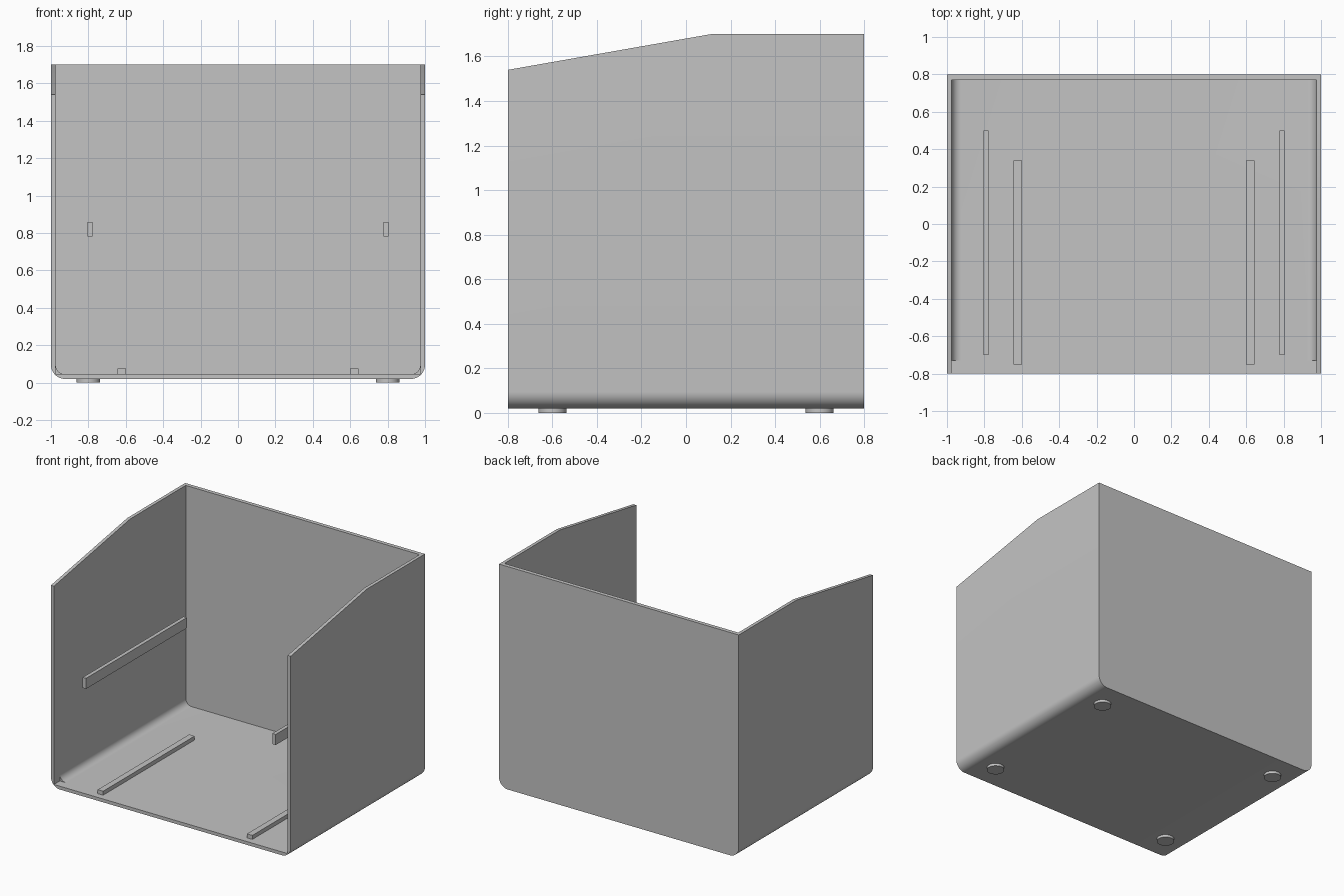
import bpy, bmesh, math
from mathutils import Vector

if "Cube" in bpy.data.objects:
    bpy.data.objects.remove(bpy.data.objects["Cube"])

grey = bpy.data.materials.new("plain grey")
grey.diffuse_color = (0.55, 0.55, 0.55, 1)
grey.use_nodes = True
grey.node_tree.nodes["Principled BSDF"].inputs["Base Color"].default_value = grey.diffuse_color


def prism(name, points, direction):
    """Extrude a closed planar outline along a direction."""
    bm = bmesh.new()
    face = bm.faces.new([bm.verts.new(p) for p in points])
    new = bmesh.ops.extrude_face_region(bm, geom=[face])["geom"]
    bmesh.ops.translate(bm, vec=Vector(direction),
                        verts=[v for v in new if isinstance(v, bmesh.types.BMVert)])
    bmesh.ops.recalc_face_normals(bm, faces=bm.faces)
    mesh = bpy.data.meshes.new(name)
    bm.to_mesh(mesh)
    bm.free()
    obj = bpy.data.objects.new(name, mesh)
    bpy.context.collection.objects.link(obj)
    mesh.materials.append(grey)
    return obj


def box(name, x0, x1, y0, y1, z0, z1):
    return prism(name, [(x0, y0, z0), (x1, y0, z0), (x1, y0, z1), (x0, y0, z1)],
                 (0, y1 - y0, 0))


def tub(name, half, bottom, top, radius, y0, y1, steps=12):
    """Block with its two long bottom edges rounded."""
    right = []
    for i in range(steps + 1):
        a = math.pi / 2 * i / steps
        right.append((half - radius + radius * math.sin(a),
                      bottom + radius - radius * math.cos(a)))
    right.append((half, top))
    outline = right + [(-x, z) for x, z in reversed(right)]
    return prism(name, [(x, y0, z) for x, z in outline], (0, y1 - y0, 0))


def activate(obj):
    bpy.ops.object.select_all(action="DESELECT")
    obj.select_set(True)
    bpy.context.view_layer.objects.active = obj


def cut(obj, cutter):
    mod = obj.modifiers.new("cut", "BOOLEAN")
    mod.operation, mod.solver, mod.object = "DIFFERENCE", "EXACT", cutter
    activate(obj)
    bpy.ops.object.modifier_apply(modifier=mod.name)
    bpy.data.objects.remove(cutter)


def smooth(obj):
    activate(obj)
    bpy.ops.object.shade_smooth_by_angle(angle=math.radians(30))


# Open-fronted shell with rounded lower edges
shell = tub("shell", 1.0, 0.02, 1.70, 0.075, -0.8, 0.8)
cut(shell, tub("cavity", 0.975, 0.045, 2.0, 0.05, -1.0, 0.77))
# Square-cornered seat for the front panel
cut(shell, box("panel_seat", -0.975, 0.975, -1.0, -0.73, 0.045, 2.0))
# Sloped top of the side walls
slope = 0.16 / 0.91
cut(shell, prism("slope", [(-2, 0.11, 1.70), (-2, -1.0, 1.70 - 1.11 * slope),
                           (-2, -1.0, 2.0), (-2, 0.11, 2.0)], (4, 0, 0)))
smooth(shell)

for side, s in (("left", -1), ("right", 1)):
    # Mid-height rails and floor runners
    x0, x1 = sorted((s * 0.777, s * 0.805))
    box(side + "_rail", x0, x1, -0.70, 0.50, 0.78, 0.86)
    x0, x1 = sorted((s * 0.60, s * 0.645))
    box(side + "_floor_runner", x0, x1, -0.75, 0.34, 0.045, 0.075)
    # Round feet
    for end, y in (("front", -0.6), ("back", 0.6)):
        ring = [(s * 0.8 + 0.063 * math.cos(math.tau * i / 32),
                 y + 0.063 * math.sin(math.tau * i / 32), 0) for i in range(32)]
        smooth(prism(f"{end}_{side}_foot", ring, (0, 0, 0.02)))
